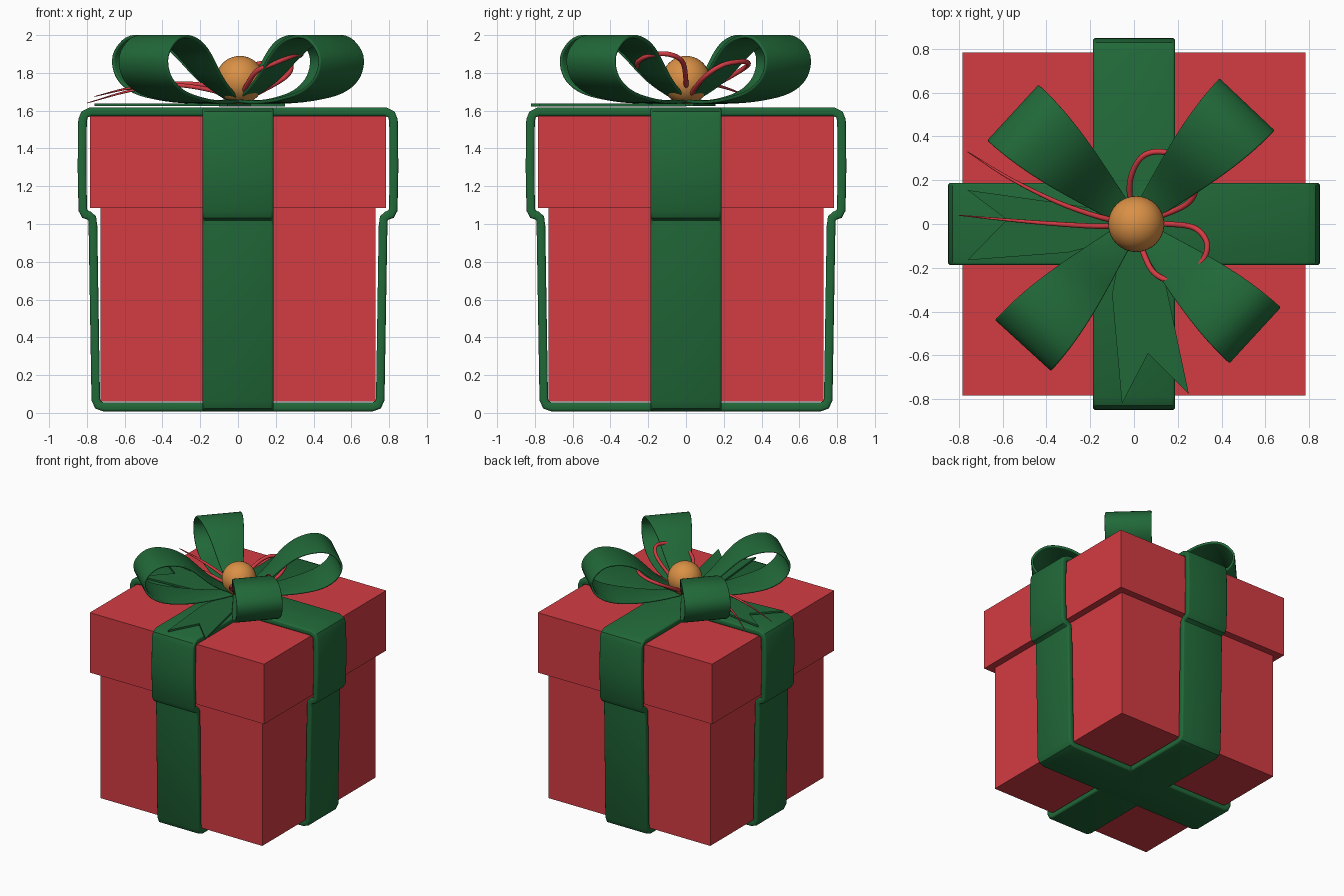
import bpy, bmesh, math
from mathutils import Vector

cube = bpy.data.objects.get("Cube")
if cube:
    bpy.data.objects.remove(cube, do_unlink=True)


def material(name, rgb):
    m = bpy.data.materials.new(name)
    m.use_nodes = True
    m.diffuse_color = (*rgb, 1)
    bsdf = m.node_tree.nodes["Principled BSDF"]
    bsdf.inputs["Base Color"].default_value = (*rgb, 1)
    bsdf.inputs["Roughness"].default_value = 0.6
    return m


RED = material("gift red", (0.65, 0.045, 0.056))
GREEN = material("ribbon green", (0.015, 0.14, 0.04))
GOLD = material("bead gold", (0.7, 0.28, 0.06))


def finish(obj, mat, smooth=True):
    """Apply modifiers or curve bevels, assign colour and shade."""
    bpy.ops.object.select_all(action="DESELECT")
    obj.select_set(True)
    bpy.context.view_layer.objects.active = obj
    bpy.ops.object.convert(target="MESH")
    obj = bpy.context.object
    obj.data.materials.clear()
    obj.data.materials.append(mat)
    if smooth:
        bpy.ops.object.shade_smooth_by_angle(angle=math.radians(40))
    return obj


def mesh_object(name, bm):
    bmesh.ops.recalc_face_normals(bm, faces=bm.faces)
    me = bpy.data.meshes.new(name)
    bm.to_mesh(me)
    bm.free()
    obj = bpy.data.objects.new(name, me)
    bpy.context.collection.objects.link(obj)
    return obj


def block(name, half, z0, z1):
    bpy.ops.mesh.primitive_cube_add(size=1, location=(0, 0, (z0 + z1) / 2))
    obj = bpy.context.object
    obj.name = name
    obj.scale = (2 * half, 2 * half, z1 - z0)
    finish(obj, RED, smooth=False)


def spline(points, steps=5):
    """Catmull-Rom points through an open path."""
    p = [Vector(q) for q in points]
    p = [2 * p[0] - p[1]] + p + [2 * p[-1] - p[-2]]
    out = []
    for a, b, c, d in zip(p, p[1:], p[2:], p[3:]):
        for i in range(steps):
            t = i / steps
            out.append(0.5 * (2 * b + (c - a) * t + (2 * a - 5 * b + 4 * c - d) * t ** 2
                              + (3 * b - a - 3 * c + d) * t ** 3))
    return out + [p[-2]]


def strip(name, path, half_width, thickness, bevel, angle, closed=False):
    """Ribbon along a radial (r, z) path, thickened and turned about z."""
    bm = bmesh.new()
    rows = []
    for r, z in path:
        w = half_width(r)
        rows.append([bm.verts.new((r, s * w, z)) for s in (-1, 1)])
    pairs = list(zip(rows, rows[1:]))
    if closed:
        pairs.append((rows[-1], rows[0]))
    for a, b in pairs:
        bm.faces.new((a[0], b[0], b[1], a[1]))
    obj = mesh_object(name, bm)
    obj.rotation_euler.z = math.radians(angle)
    solid = obj.modifiers.new("thickness", "SOLIDIFY")
    solid.thickness = thickness
    solid.offset = 0
    soft = obj.modifiers.new("soft edges", "BEVEL")
    soft.width = bevel
    soft.segments = 3
    soft.limit_method = "ANGLE"
    soft.angle_limit = math.radians(60)
    return finish(obj, GREEN)


# Box and lid
block("box_body", 0.727, 0.06, 1.1)
block("box_lid", 0.783, 1.085, 1.572)

# Wrapped ribbon bands, following the box and stepping out around the lid
half = [(0.71, 0.031), (0.74, 0.04), (0.753, 0.07), (0.768, 0.99), (0.772, 1.03),
        (0.79, 1.045), (0.81, 1.05), (0.822, 1.075), (0.826, 1.3), (0.823, 1.55),
        (0.812, 1.58), (0.78, 1.595)]
band = half + [(-x, z) for x, z in reversed(half)]
for name, angle in (("ribbon_band_side", 0), ("ribbon_band_front", 90)):
    strip(name, band, lambda r: 0.188, 0.046, 0.018, angle, closed=True)

# Four bow loops
loop_path = spline([(0.04, 1.66), (0.2, 1.76), (0.38, 1.925), (0.52, 1.986),
                    (0.65, 1.98), (0.738, 1.89), (0.715, 1.78), (0.6, 1.7),
                    (0.4, 1.658), (0.2, 1.645), (0.04, 1.65)])


def loop_width(r):
    return 0.04 + 0.133 * math.sin(min(max(r, 0) / 0.75, 1) * math.pi / 2) ** 1.2


for i, angle in enumerate((46.6, 137.4, 227.6, 317.4)):
    strip(f"bow_loop_{i + 1}", loop_path, loop_width, 0.018, 0.007, angle)


# Notched ribbon tails
def tail(name, outline, z):
    bm = bmesh.new()
    face = bm.faces.new([bm.verts.new((x, y, z)) for x, y in outline])
    top = bmesh.ops.extrude_face_region(bm, geom=[face])
    verts = [v for v in top["geom"] if isinstance(v, bmesh.types.BMVert)]
    bmesh.ops.translate(bm, verts=verts, vec=(0, 0, 0.014))
    finish(mesh_object(name, bm), GREEN, smooth=False)


tail("tail_front", [(-0.04, 0), (-0.1, -0.32), (-0.055, -0.82), (0.065, -0.59),
                    (0.25, -0.775), (0.15, -0.3), (0.06, 0)], 1.623)
tail("tail_right", [(0, 0.04), (-0.3, 0.09), (-0.76, 0.155), (-0.58, 0.02),
                    (-0.76, -0.165), (-0.3, -0.13), (0, -0.05)], 1.625)


# Thin cord: two loops and two tapered loose ends
def cord(name, points, taper=False):
    curve = bpy.data.curves.new(name, "CURVE")
    curve.dimensions = "3D"
    curve.bevel_depth = 0.013
    curve.bevel_resolution = 3
    curve.use_fill_caps = True
    path = spline(points, 6)
    s = curve.splines.new("POLY")
    s.points.add(len(path) - 1)
    for i, (point, co) in enumerate(zip(s.points, path)):
        point.co = (*co, 1)
        point.radius = 1 - 0.85 * (i / (len(path) - 1)) ** 2 if taper else 1
    obj = bpy.data.objects.new(name, curve)
    bpy.context.collection.objects.link(obj)
    finish(obj, RED)


cord("cord_loop_back", [(0, 0, 1.65), (-0.02, 0.18, 1.75), (0.03, 0.3, 1.82),
                        (0.12, 0.33, 1.85), (0.22, 0.29, 1.86), (0.28, 0.19, 1.84),
                        (0.24, 0.09, 1.77), (0.02, 0, 1.65)])
cord("cord_loop_front", [(0, 0, 1.65), (0.05, -0.15, 1.74), (0.1, -0.23, 1.81),
                         (0.19, -0.26, 1.85), (0.29, -0.2, 1.89), (0.335, -0.1, 1.9),
                         (0.28, -0.02, 1.86), (0.15, 0, 1.75), (0, 0, 1.65)])
cord("cord_end_back", [(0, 0, 1.67), (-0.15, 0.03, 1.73), (-0.35, 0.1, 1.745),
                       (-0.57, 0.21, 1.72), (-0.76, 0.33, 1.675)], taper=True)
cord("cord_end_front", [(0, 0, 1.66), (-0.15, -0.01, 1.71), (-0.35, 0, 1.735),
                        (-0.57, 0.018, 1.705), (-0.8, 0.04, 1.64)], taper=True)

# Round bead at the knot
bpy.ops.mesh.primitive_uv_sphere_add(segments=32, ring_count=20, radius=0.128,
                                     location=(0.01, 0, 1.762))
bpy.context.object.name = "knot_bead"
finish(bpy.context.object, GOLD)
